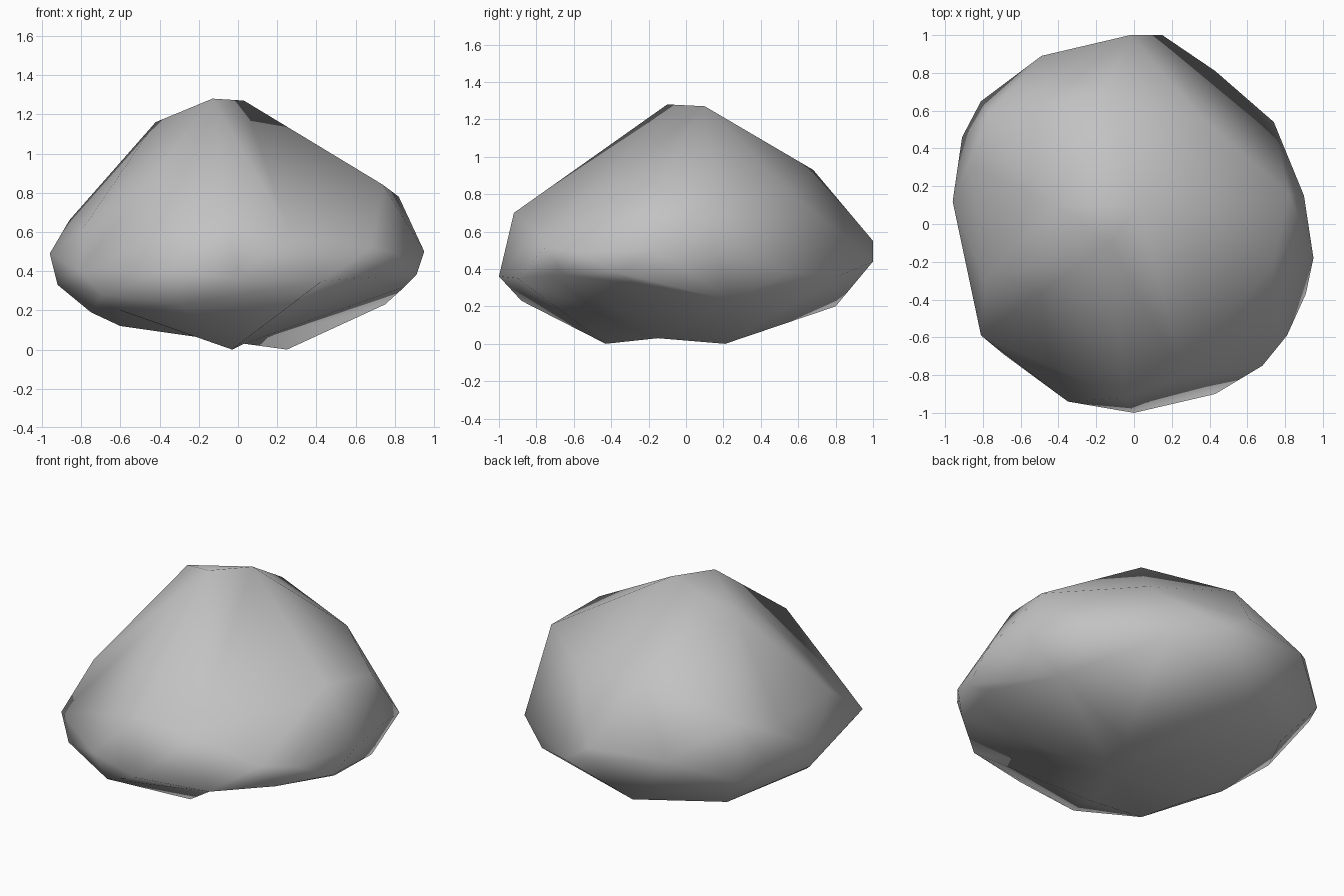
import bpy
import bmesh
from mathutils import Vector

default_cube = bpy.data.objects.get("Cube")
if default_cube:
    bpy.data.objects.remove(default_cube, do_unlink=True)


def make_material(name, colour):
    material = bpy.data.materials.new(name)
    material.use_nodes = True
    material.diffuse_color = colour
    shader = material.node_tree.nodes["Principled BSDF"]
    shader.inputs["Base Color"].default_value = colour
    shader.inputs["Roughness"].default_value = 0.9
    return material


# Corners of the boulder, grouped in bands from top to bottom
crown = [(-.13, -.1, 1.28), (.03, .1, 1.27), (-.42, .1, 1.16)]

shoulder = [
    (.74, -.2, .84), (.82, .16, .78), (.37, .55, .82), (-.17, .68, .93),
    (-.77, .59, .75), (-.86, .3, .66), (-.79, -.3, .62), (-.05, -.92, .7),
]

girdle = [
    (.95, -.18, .5), (.81, -.59, .49), (.68, -.75, .52), (.43, -.9, .35),
    (0, -1, .36), (-.35, -.94, .4), (-.81, -.59, .4), (-.96, .12, .49),
    (-.91, .46, .45), (-.81, .65, .42), (-.49, .89, .55), (-.02, 1, .55),
    (.15, 1, .44), (.43, .81, .36), (.74, .54, .38), (.9, .15, .5),
]

belly = [
    (.91, -.37, .38), (.72, -.66, .37), (.85, -.26, .32), (.75, .25, .23),
    (-.19, .8, .2), (-.65, .52, .2), (-.92, .09, .33), (-.75, -.12, .19),
    (-.69, -.69, .28), (-.29, -.88, .23),
]

base = [(-.03, -.43, 0), (.25, .21, 0), (-.6, -.2, .12), (-.6, -.65, .2)]

# Hollows: each is a corner with the height it is pushed in by
front_hollow = ((.26, -.8, .6), .32)
base_hollow = ((.03, -.15, .03), -.13)


def build_boulder(name, bands, hollows, material):
    """Wrap a skin around the corners, push in the hollows, shade smooth."""
    bm = bmesh.new()
    for band in bands:
        for corner in band:
            bm.verts.new(corner)

    # Hollow corners start outside the skin so that it takes them in
    pushed = []
    for corner, depth in hollows:
        vert = bm.verts.new(Vector(corner) + Vector((0, 0, depth)))
        pushed.append((vert, corner))
    bmesh.ops.convex_hull(bm, input=list(bm.verts), use_existing_faces=False)
    for vert, corner in pushed:
        vert.co = corner

    # Corners that fell inside the skin are dropped
    loose = [vert for vert in bm.verts if not vert.link_faces]
    bmesh.ops.delete(bm, geom=loose, context='VERTS')
    bmesh.ops.recalc_face_normals(bm, faces=list(bm.faces))
    for face in bm.faces:
        face.smooth = True

    mesh = bpy.data.meshes.new(name)
    bm.to_mesh(mesh)
    bm.free()
    mesh.materials.append(material)
    boulder = bpy.data.objects.new(name, mesh)
    bpy.context.collection.objects.link(boulder)
    return boulder


stone_grey = make_material("stone grey", (.54, .54, .54, 1))
build_boulder("boulder", [crown, shoulder, girdle, belly, base],
              [front_hollow, base_hollow], stone_grey)
